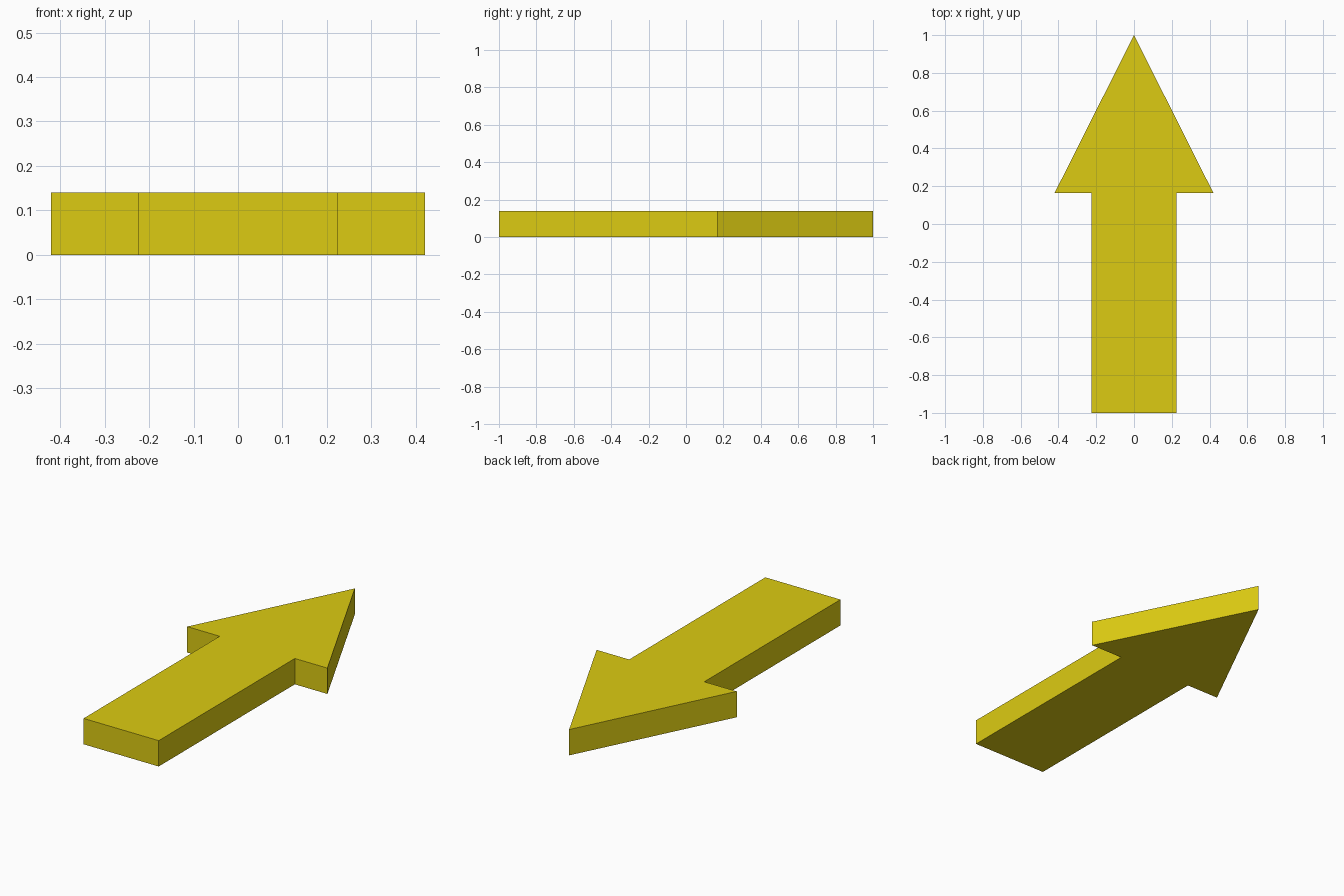
import bpy
import bmesh

# Remove the default cube
cube = bpy.data.objects.get("Cube")
if cube:
    bpy.data.objects.remove(cube, do_unlink=True)

THICKNESS = 0.14
SHAFT_HALF = 0.225
HEAD_HALF = 0.42
SHOULDER_Y = 0.165

# Single flat yellow
yellow = bpy.data.materials.new("mustard_yellow")
yellow.use_nodes = True
colour = (0.72, 0.60, 0.006, 1.0)
yellow.diffuse_color = colour
yellow.node_tree.nodes["Principled BSDF"].inputs["Base Color"].default_value = colour

# Right half of the outline from tail to shoulder, mirrored around the tip
half = [(SHAFT_HALF, -1.0), (SHAFT_HALF, SHOULDER_Y), (HEAD_HALF, SHOULDER_Y)]
outline = half + [(0.0, 1.0)] + [(-x, y) for x, y in reversed(half)]

# Extrude the outline into a solid slab
bm = bmesh.new()
base = bm.faces.new([bm.verts.new((x, y, 0.0)) for x, y in outline])
result = bmesh.ops.extrude_face_region(bm, geom=[base], use_keep_orig=True)
top_verts = [g for g in result["geom"] if isinstance(g, bmesh.types.BMVert)]
bmesh.ops.translate(bm, verts=top_verts, vec=(0.0, 0.0, THICKNESS))
bmesh.ops.recalc_face_normals(bm, faces=bm.faces)

mesh = bpy.data.meshes.new("arrow")
bm.to_mesh(mesh)
bm.free()
mesh.materials.append(yellow)
arrow = bpy.data.objects.new("arrow", mesh)
bpy.context.collection.objects.link(arrow)
